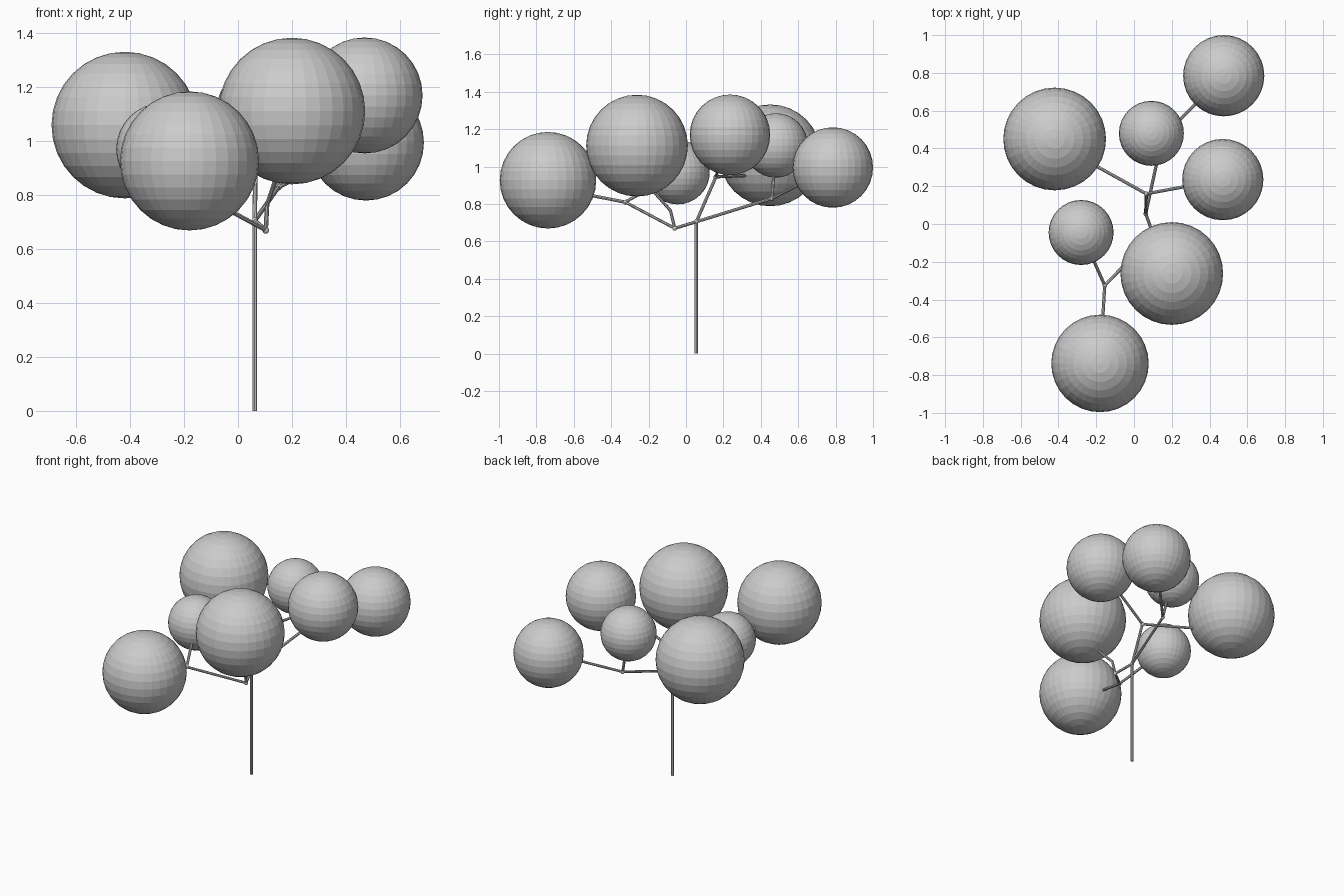
import bpy
from mathutils import Vector

if "Cube" in bpy.data.objects:
    bpy.data.objects.remove(bpy.data.objects["Cube"])


def material(name, value):
    m = bpy.data.materials.new(name)
    m.diffuse_color = (value, value, value, 1)
    m.use_nodes = True
    m.node_tree.nodes["Principled BSDF"].inputs["Base Color"].default_value = m.diffuse_color
    return m


grey = material("light_grey", 0.6)


def ball(name, pos, r, segs=32, rings=16):
    bpy.ops.mesh.primitive_uv_sphere_add(segments=segs, ring_count=rings, radius=r, location=pos)
    o = bpy.context.object
    o.name = name
    o.data.materials.append(grey)
    return o


def rod(name, a, b, r=0.0085):
    a, b = Vector(a), Vector(b)
    d = b - a
    bpy.ops.mesh.primitive_cylinder_add(vertices=8, radius=r, depth=d.length, location=(a + b) / 2)
    o = bpy.context.object
    o.name = name
    o.rotation_euler = d.to_track_quat('Z', 'Y').to_euler()
    o.data.materials.append(grey)
    bpy.ops.object.shade_smooth_by_angle()


# Foliage balls: centre and radius
leaves = {
    "back_left": ((-0.42, 0.45, 1.06), 0.272),
    "back_middle": ((0.092, 0.48, 1.113), 0.172),
    "back_right": ((0.475, 0.785, 0.995), 0.215),
    "right": ((0.47, 0.235, 1.17), 0.215),
    "left": ((-0.28, -0.045, 0.97), 0.172),
    "middle": ((0.20, -0.262, 1.112), 0.272),
    "front": ((-0.18, -0.738, 0.927), 0.258),
}
for n, (p, r) in leaves.items():
    ball("foliage_" + n, p, r)

# Branch joints
top = (0.062, 0.055, 0.705)
upper = (0.065, 0.16, 0.945)
rear = (0.15, 0.46, 0.83)
low = (0.103, -0.06, 0.67)
bend = (0.108, -0.083, 0.765)
fork = (-0.155, -0.325, 0.81)

# Trunk and branches
rod("trunk", (0.062, 0.055, 0), top)
branches = [
    ("upper", top, upper), ("rear", top, rear), ("lower", top, low),
    ("front", low, fork), ("riser", low, bend),
    ("to_back_left", upper, (-0.35, 0.39, 0.955)),
    ("to_right", upper, leaves["right"][0]),
    ("to_back_middle", rear, leaves["back_middle"][0]),
    ("to_back_right", rear, leaves["back_right"][0]),
    ("to_middle", bend, (0.16, -0.22, 0.92)),
    ("to_left", fork, leaves["left"][0]),
    ("to_front", fork, (-0.18, -0.735, 0.89)),
]
for n, a, b in branches:
    rod("branch_" + n, a, b)

# Rounded joints
for i, p in enumerate((top, upper, rear, low, bend, fork)):
    ball(f"branch_joint_{i + 1}", p, 0.009 if p == bend else 0.013, 10, 6)
    bpy.ops.object.shade_smooth()
